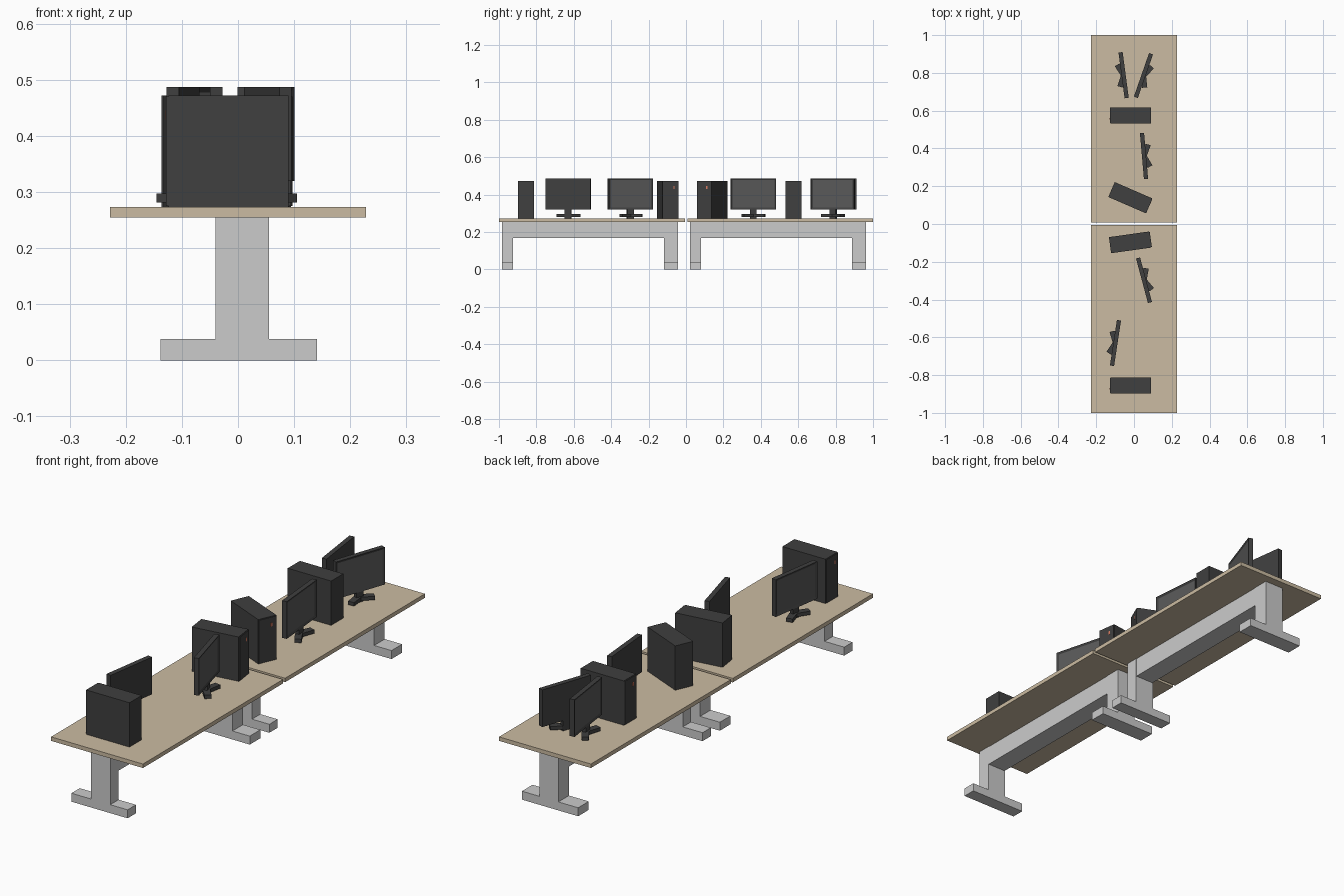
import bpy, bmesh
from math import radians
from mathutils import Matrix, Vector

if "Cube" in bpy.data.objects:
    bpy.data.objects.remove(bpy.data.objects["Cube"])


def material(name, rgb):
    m = bpy.data.materials.new(name)
    m.diffuse_color = (*rgb, 1)
    m.use_nodes = True
    m.node_tree.nodes["Principled BSDF"].inputs["Base Color"].default_value = m.diffuse_color
    return m


WOOD = material("tan_laminate", (0.60, 0.50, 0.36))
DARK = material("dark_plastic", (0.05, 0.05, 0.05))
GLASS = material("screen_grey", (0.10, 0.10, 0.10))
RED = material("button_red", (0.7, 0.2, 0.12))
PLACE = Matrix.Identity(4)


def finish(name, bm, mat, place):
    bmesh.ops.recalc_face_normals(bm, faces=bm.faces)
    me = bpy.data.meshes.new(name)
    bm.to_mesh(me)
    bm.free()
    if mat:
        me.materials.append(mat)
    ob = bpy.data.objects.new(name, me)
    ob.matrix_world = place
    bpy.context.collection.objects.link(ob)
    return ob


def box_bm(x, y, z):
    bm = bmesh.new()
    bmesh.ops.create_cube(bm, size=1)
    size = Vector((x[1] - x[0], y[1] - y[0], z[1] - z[0]))
    mid = Vector((x[0] + x[1], y[0] + y[1], z[0] + z[1])) / 2
    for v in bm.verts:
        v.co = v.co * size + mid
    return bm


def box(name, x, y, z, mat=None, place=PLACE):
    return finish(name, box_bm(x, y, z), mat, place)


def prism(name, points, direction, mat=None, place=PLACE):
    bm = bmesh.new()
    face = bm.faces.new([bm.verts.new(p) for p in points])
    new = bmesh.ops.extrude_face_region(bm, geom=[face])["geom"]
    moved = [g for g in new if isinstance(g, bmesh.types.BMVert)]
    bmesh.ops.translate(bm, verts=moved, vec=direction)
    return finish(name, bm, mat, place)


def placed(x, y, angle):
    return Matrix.Translation((x, y, 0.273)) @ Matrix.Rotation(radians(angle), 4, "Z")


def table(label, y0, y1, shift):
    box(label + "_desk_top", (-0.228, 0.228), (y0, y1), (0.255, 0.273), WOOD)
    # inverted T legs
    for end, a, b in (("near", -0.984, -0.925), ("far", -0.118, -0.043)):
        outline = [(-0.138, 0), (0.141, 0), (0.141, 0.038), (0.055, 0.038),
                   (0.055, 0.255), (-0.04, 0.255), (-0.04, 0.038), (-0.138, 0.038)]
        prism(f"{label}_{end}_leg", [(x, a + shift, z) for x, z in outline], (0, b - a, 0))
    # beam under the top
    box(label + "_beam", (-0.038, 0.053), (-0.925 + shift, -0.118 + shift), (0.167, 0.255))


def tower(label, x, y, angle):
    p = placed(x, y, angle)
    box(label + "_case", (-0.109, 0.105), (-0.043, 0.043), (0, 0.199), DARK, p)
    box(label + "_front_panel", (0.105, 0.109), (-0.041, 0.041), (0.002, 0.197), DARK, p)
    box(label + "_power_button", (0.109, 0.110), (0.014, 0.021), (0.156, 0.172), RED, p)


def monitor(label, x, y, angle):
    p = placed(x, y, angle)
    # panel with a recessed screen
    bm = box_bm((-0.011, 0.011), (-0.122, 0.122), (0.047, 0.214))
    front = max(bm.faces, key=lambda f: f.calc_center_median().x)
    bmesh.ops.inset_region(bm, faces=[front], thickness=0.014, depth=0)
    bmesh.ops.translate(bm, verts=front.verts, vec=(-0.004, 0, 0))
    front.material_index = 1
    panel = finish(label + "_panel", bm, DARK, p)
    panel.data.materials.append(GLASS)
    box(label + "_neck", (-0.009, 0.009), (-0.0175, 0.0175), (0, 0.05), DARK, p)
    # spread foot
    half = [(0.015, 0), (0.04, 0.053), (0.014, 0.064), (-0.009, 0.022)]
    outline = half + [(a, -b) for a, b in half[:0:-1]]
    prism(label + "_foot", [(a, b, 0.008) for a, b in outline], (0, 0, 0.016), DARK, p)


table("front_table", -1.0, -0.006, 0)
table("back_table", 0.008, 1.0, 1.005)

for i, spot in enumerate([(-0.019, -0.855, 180), (-0.019, -0.097, 8),
                          (-0.019, 0.139, -23.5), (-0.019, 0.575, 180)]):
    tower(f"computer_{i + 1}", *spot)

for i, spot in enumerate([(-0.098, -0.63, 171.3), (0.053, -0.298, 15),
                          (0.053, 0.36, 5), (-0.055, 0.788, 187.6),
                          (0.05, 0.786, -19.2)]):
    monitor(f"monitor_{i + 1}", *spot)
